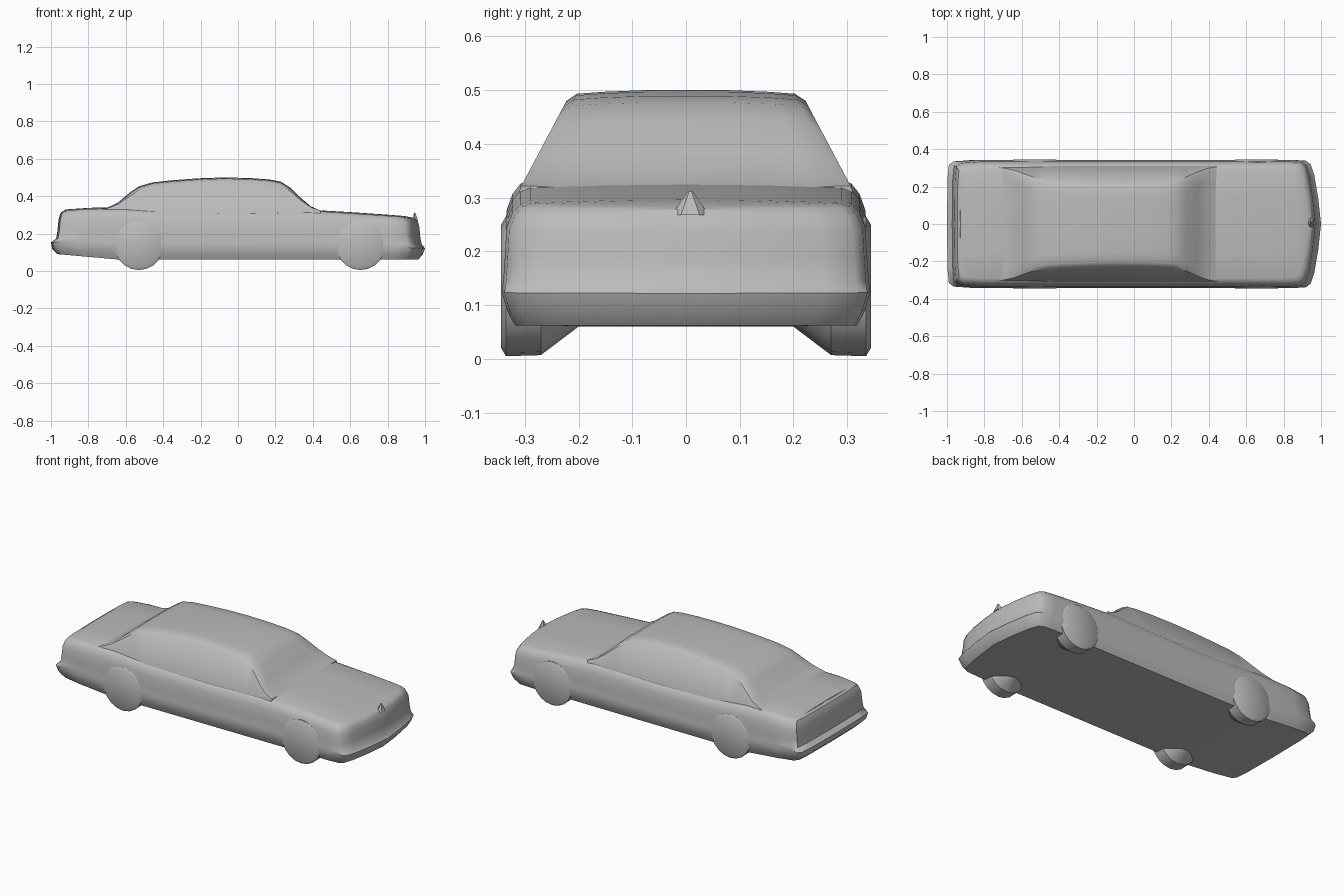
import bpy, bmesh, math
from mathutils import Matrix

cube = bpy.data.objects.get("Cube")
if cube:
    bpy.data.objects.remove(cube, do_unlink=True)

grey = bpy.data.materials.new("plain_grey")
grey.use_nodes = True
grey.diffuse_color = (0.5, 0.5, 0.5, 1)
grey.node_tree.nodes["Principled BSDF"].inputs["Base Color"].default_value = (0.5, 0.5, 0.5, 1)


def finish(name, bm, angle=35):
    bmesh.ops.remove_doubles(bm, verts=bm.verts, dist=0.0005)
    bmesh.ops.recalc_face_normals(bm, faces=bm.faces)
    mesh = bpy.data.meshes.new(name)
    bm.to_mesh(mesh)
    bm.free()
    mesh.materials.append(grey)
    obj = bpy.data.objects.new(name, mesh)
    bpy.context.collection.objects.link(obj)
    bpy.ops.object.select_all(action='DESELECT')
    obj.select_set(True)
    bpy.context.view_layer.objects.active = obj
    bpy.ops.object.shade_smooth_by_angle(angle=math.radians(angle))
    return obj


def interp(points, x):
    for (a, va), (b, vb) in zip(points, points[1:]):
        if x <= b:
            return va + (vb - va) * max(0, (x - a) / (b - a))
    return points[-1][1]


def skin(bm, rows):
    """Quads between neighbouring rows of points."""
    grid = [[bm.verts.new(p) for p in row] for row in rows]
    for r, s in zip(grid, grid[1:]):
        for i in range(len(r) - 1):
            bm.faces.new((r[i], r[i + 1], s[i + 1], s[i]))
    return grid


# Lower body: stacked plan outlines following the deck and floor heights
plan = [(-1, 0), (-0.997, 0.7), (-0.99, 0.92), (-0.965, 0.975), (-0.85, 1), (-0.65, 1),
        (-0.4, 1), (0, 1), (0.4, 1), (0.65, 1), (0.85, 1), (0.92, 0.985), (0.945, 0.93),
        (0.965, 0.75), (0.985, 0.4), (1, 0)]
deck = [(-1, 0.322), (-0.9, 0.33), (-0.7, 0.337), (-0.4, 0.32), (0, 0.315), (0.4, 0.322),
        (0.65, 0.308), (0.9, 0.292), (1, 0.284)]
floor = [(-1, 0.09), (-0.65, 0.06), (1, 0.062)]
# height fraction, rear reach, front reach, half width
levels = [(0, 0.965, 0.965, 0.318), (0.12, 0.993, 0.988, 0.333), (0.27, 1, 1, 0.343),
          (0.36, 0.972, 0.982, 0.34), (0.55, 0.965, 0.974, 0.337), (0.78, 0.96, 0.97, 0.334),
          (0.9, 0.953, 0.962, 0.323), (0.97, 0.945, 0.952, 0.308), (1, 0.93, 0.935, 0.29)]


def outline(t, rear, front, width, side):
    row = []
    for px, pw in plan:
        x = px * (rear if px < 0 else front)
        low, high = interp(floor, px), interp(deck, px)
        row.append((x, side * pw * width, low + t * (high - low)))
    return row


bm = bmesh.new()
for side in (1, -1):
    skin(bm, [outline(*lv, side) for lv in levels])
for lv, crown in ((levels[0], 0), (levels[-1], 0.006)):
    left, right = outline(*lv, 1), outline(*lv, -1)
    rows = []
    for a, b in zip(left, right):
        rise = crown * a[1] / lv[3]
        rows.append([(a[0], a[1] * k, a[2] + rise * (1 - k * k)) for k in (1, 0.5, 0, -0.5, -1)])
    skin(bm, rows)
bmesh.ops.dissolve_degenerate(bm, dist=0.0003, edges=bm.edges)
finish("body", bm)

# Cabin: cross-sections along the length, leaning in towards the roof
roofline = [(-0.73, 0.325), (-0.68, 0.347), (-0.64, 0.367), (-0.58, 0.418), (-0.53, 0.452),
            (-0.46, 0.473), (-0.36, 0.484), (-0.22, 0.495), (-0.08, 0.5), (0.06, 0.497),
            (0.17, 0.489), (0.23, 0.477), (0.28, 0.445), (0.34, 0.387), (0.39, 0.345),
            (0.44, 0.322)]
bm = bmesh.new()
rows = []
for x, top in roofline:
    edge = 0.29 + (top - 0.32) * 0.99 if top < 0.32 else top - 0.02 * min(1, (top - 0.32) / 0.1)
    w = 0.31 - max(0, edge - 0.315) * 0.53
    half = [(0.312, 0.28), (0.31, 0.312), (w, edge), (w - 0.02, (edge + 2 * top) / 3),
            (w - 0.07, top - 0.003), (w * 0.35, top)]
    rows.append([(x, y, z) for y, z in half] + [(x, -y, z) for y, z in reversed(half)])
grid = skin(bm, rows)
bm.faces.new(grid[0])
bm.faces.new(grid[-1])
finish("cabin", bm, 30)

# Wheels: flush outside, tapering on the inside
for name, x in (("rear_wheels", -0.53), ("front_wheels", 0.655)):
    bm = bmesh.new()
    rings = []
    for y, r in ((0.2, 0.075), (0.27, 0.128), (0.335, 0.13), (0.344, 0.115)):
        rings.append([(x + r * math.cos(i * math.pi / 10), y, 0.135 + r * math.sin(i * math.pi / 10))
                      for i in range(21)])
    grid = skin(bm, rings)
    bm.faces.new(grid[0][:-1])
    bm.faces.new(grid[-1][:-1])
    wheels = finish(name, bm)
    mirror = wheels.modifiers.new("mirror", 'MIRROR')
    mirror.use_axis = (False, True, False)

# Small peak on the nose of the hood
bm = bmesh.new()
bmesh.ops.create_cone(bm, cap_ends=True, segments=6, radius1=0.035, radius2=0.004, depth=0.045,
                      matrix=Matrix.Translation((0.945, 0.008, 0.29)) @ Matrix.Diagonal((0.6, 1, 1, 1)))
finish("hood_ornament", bm, 20)
